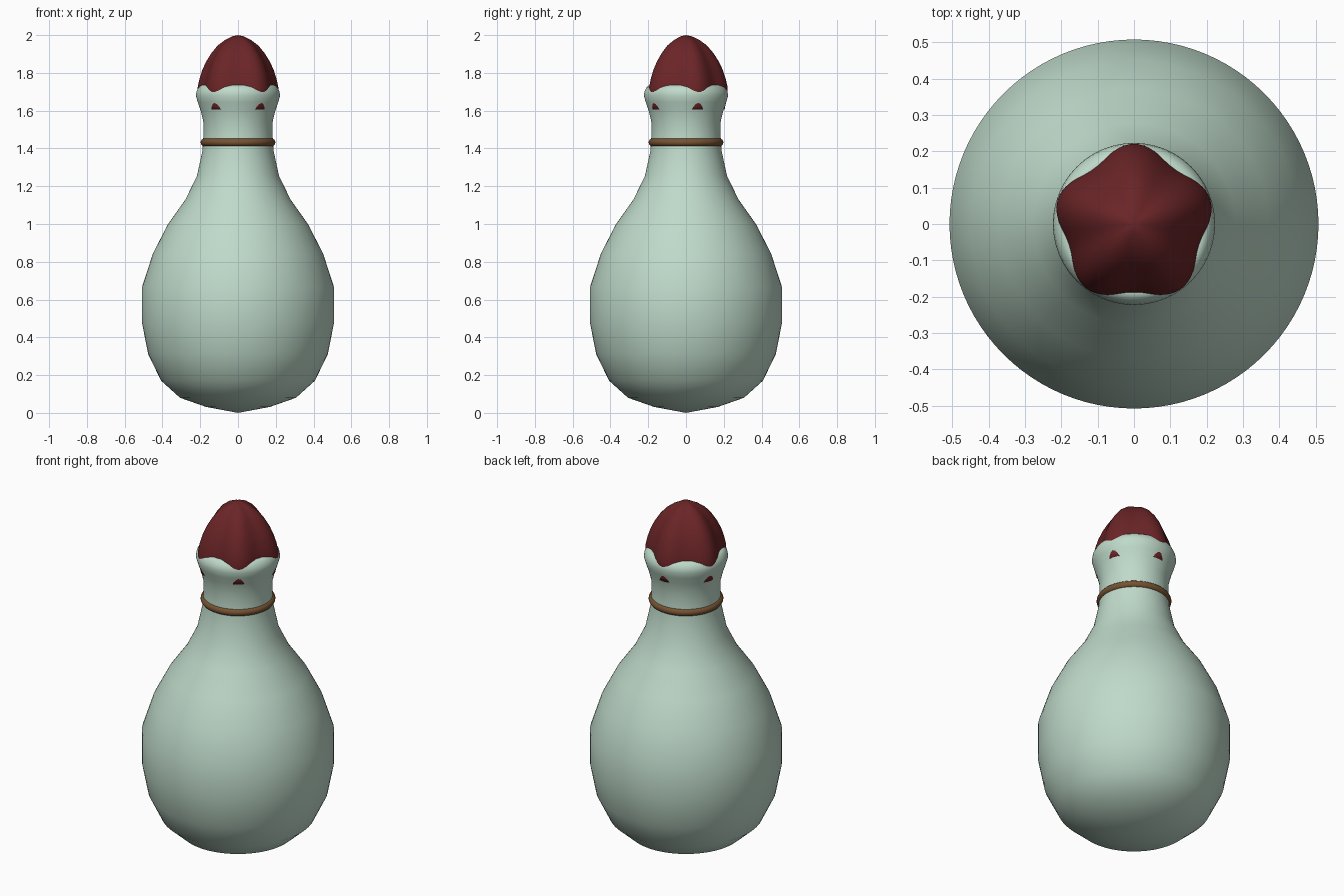
import bpy, bmesh, math

cube = bpy.data.objects.get("Cube")
if cube:
    bpy.data.objects.remove(cube, do_unlink=True)


def material(name, colour):
    mat = bpy.data.materials.new(name)
    mat.use_nodes = True
    mat.diffuse_color = (*colour, 1)
    mat.node_tree.nodes["Principled BSDF"].inputs["Base Color"].default_value = (*colour, 1)
    return mat


def lathe(name, profile, mat, segments, lobes=0.0):
    """Revolve (radius, height) pairs; lobes swells the section into five rounded corners."""
    bm = bmesh.new()
    rings = []
    for radius, z in profile:
        if radius == 0:
            rings.append([bm.verts.new((0, 0, z))] * segments)
            continue
        ring = []
        for i in range(segments):
            a = math.tau * i / segments
            r = radius * (1 + lobes * math.cos(5 * (a - math.pi / 2))) / (1 + lobes)
            ring.append(bm.verts.new((r * math.cos(a), r * math.sin(a), z)))
        rings.append(ring)
    for low, high in zip(rings, rings[1:]):
        for i in range(segments):
            j = (i + 1) % segments
            corners = dict.fromkeys((low[i], low[j], high[j], high[i]))
            bm.faces.new(list(corners))
    bmesh.ops.recalc_face_normals(bm, faces=bm.faces)
    mesh = bpy.data.meshes.new(name)
    bm.to_mesh(mesh)
    bm.free()
    mesh.materials.append(mat)
    mesh.shade_smooth()
    obj = bpy.data.objects.new(name, mesh)
    bpy.context.collection.objects.link(obj)
    return obj


glaze = material("pale green glaze", (0.52, 0.70, 0.59))
cloth = material("dark red", (0.145, 0.018, 0.020))
cord = material("brown cord", (0.18, 0.085, 0.032))

# Round-bottomed bottle with a flared lip that turns into the mouth
lathe("bottle", [
    (0, 0), (0.17, 0.032), (0.307, 0.08), (0.407, 0.17), (0.476, 0.312),
    (0.508, 0.476), (0.508, 0.667), (0.45, 0.845), (0.37, 1.0), (0.278, 1.13),
    (0.217, 1.255), (0.188, 1.39), (0.183, 1.47), (0.183, 1.54), (0.199, 1.605),
    (0.213, 1.645), (0.223, 1.68), (0.219, 1.703), (0.208, 1.725),
    (0.19, 1.737), (0.172, 1.73), (0.165, 1.68), (0.16, 1.60)], glaze, 96)

# Five-cornered stopper, its lower corners pressing through the neck
lathe("stopper", [
    (0, 1.605), (0.2035, 1.605), (0.208, 1.625), (0.2125, 1.645), (0.2185, 1.68),
    (0.2205, 1.705), (0.22, 1.725), (0.21, 1.77), (0.195, 1.815), (0.174, 1.86),
    (0.145, 1.905), (0.111, 1.945), (0.07, 1.975), (0.03, 1.994), (0, 2.0)],
    cloth, 100, lobes=0.073)

# Cord tied round the neck
bpy.ops.mesh.primitive_torus_add(major_segments=64, minor_segments=16, major_radius=0.177,
                                 minor_radius=0.021, location=(0, 0, 1.432))
ring = bpy.context.object
ring.name = "neck_cord"
ring.data.materials.append(cord)
ring.data.shade_smooth()
